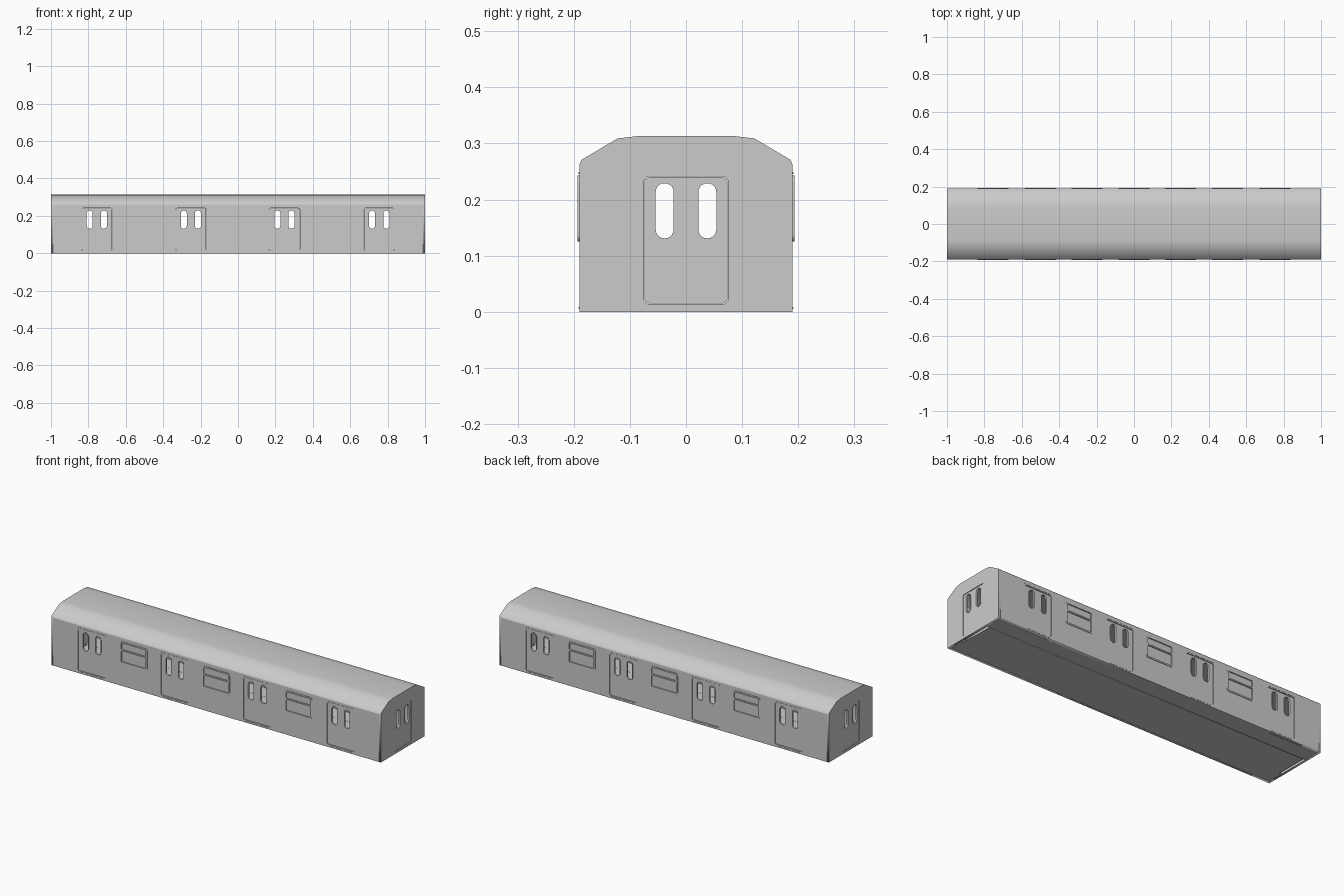
import bpy
from math import pi, sin, cos, radians

if "Cube" in bpy.data.objects:
    bpy.data.objects.remove(bpy.data.objects["Cube"])

T = 0.012            # wall thickness
X, Y = 1.0, 0.19     # half length, half width


def rrect(u, v0, v1, hw, r, seg=5):
    """Rounded rectangle outline centred on u, from v0 to v1."""
    pts = []
    for k, (cu, cv) in enumerate([(u + hw - r, v1 - r), (u - hw + r, v1 - r),
                                  (u - hw + r, v0 + r), (u + hw - r, v0 + r)]):
        for i in range(seg + 1):
            a = pi / 2 * (k + i / seg)
            pts.append((cu + r * cos(a), cv + r * sin(a)))
    return pts


def box(u0, u1, v0, v1):
    return [(u0, v0), (u1, v0), (u1, v1), (u0, v1)]


def panel(name, loops, axis, outer, thick, smooth=None):
    """Flat plate with holes; axis 'x' spans y/z, axis 'y' spans x/z, 'z' spans x/y.
    outer = signed position of the outside face."""
    cu = bpy.data.curves.new(name, 'CURVE')
    cu.dimensions = '2D'
    cu.fill_mode = 'BOTH'
    cu.extrude = thick / 2
    for loop in loops:
        sp = cu.splines.new('POLY')
        sp.points.add(len(loop) - 1)
        for p, (a, b) in zip(sp.points, loop):
            p.co = (a, b, 0, 1)
        sp.use_cyclic_u = True
    ob = bpy.data.objects.new(name, cu)
    bpy.context.collection.objects.link(ob)
    mid = outer - thick / 2 if outer > 0 else outer + thick / 2
    if axis == 'x':
        ob.rotation_euler = (pi / 2, 0, pi / 2)
        ob.location.x = mid
    elif axis == 'y':
        ob.rotation_euler = (pi / 2, 0, 0)
        ob.location.y = mid
    else:
        ob.location.z = mid
    bpy.ops.object.select_all(action='DESELECT')
    ob.select_set(True)
    bpy.context.view_layer.objects.active = ob
    bpy.ops.object.convert(target='MESH')
    if smooth:
        bpy.ops.object.shade_smooth_by_angle(angle=radians(smooth))
    return bpy.context.object


def door(name, u, hw, axis, s, face):
    """Recessed double door leaf with two slot windows and rubber rims."""
    slots = [rrect(u + d, 0.13, 0.23, 0.017, 0.0165) for d in (-0.038, 0.038)]
    panel(name, [rrect(u, 0.015, 0.24, hw - 0.001, 0.009)] + slots,
          axis, s * (face - 0.003), T - 0.003)
    for d in (-0.038, 0.038):
        panel(name + "_window_rim", [rrect(u + d, 0.1285, 0.2315, 0.0185, 0.018),
                                     rrect(u + d, 0.131, 0.229, 0.016, 0.0155)],
              axis, s * (face - 0.001), T - 0.002)


DOORS = (-0.755, -0.252, 0.248, 0.755)
WINDOWS = (-0.5, 0.0, 0.5)

for s in (-1, 1):
    # Side walls with door and window openings
    panel("side_wall", [box(-X + T, X - T, 0, 0.262)]
          + [rrect(u, 0.014, 0.241, 0.083, 0.01) for u in DOORS]
          + [rrect(u, 0.13, 0.24, 0.078, 0.01) for u in WINDOWS],
          'y', s * Y, T)
    for u in DOORS:
        door("side_door", u, 0.083, 'y', s, Y)
        # Rain strip above and step below each door
        panel("door_rain_strip", [box(u - 0.083, u + 0.083, 0.246, 0.249)], 'y', s * (Y + 0.0012), 0.003)
        panel("door_sill", [box(u - 0.07, u + 0.07, 0.006, 0.009)], 'y', s * (Y + 0.0012), 0.003)
    for u in WINDOWS:
        # Framed window: transom above, large pane below
        panel("window_frame", [rrect(u, 0.125, 0.243, 0.083, 0.013),
                               rrect(u, 0.133, 0.193, 0.074, 0.005),
                               rrect(u, 0.2, 0.235, 0.074, 0.005)],
              'y', s * (Y + 0.003), 0.01)
        panel("window_glass", [box(u - 0.077, u + 0.077, 0.131, 0.238)], 'y', s * (Y - 0.003), 0.003)

    # End walls with gangway door
    prof = [(0.19, 0), (0.19, 0.262), (0.186, 0.271), (0.122, 0.309), (0.088, 0.313)]
    outline = prof + [(-a, b) for a, b in reversed(prof)]
    panel("end_wall", [outline, rrect(0, 0.014, 0.241, 0.075, 0.009)], 'x', s * X, T)
    door("end_door", 0, 0.075, 'x', s, X)

    # Outer floor strips
    panel("floor_edge", [box(-X + T, X - T, *sorted((s * 0.09, s * (Y - T))))], 'z', 0.013, 0.012)

# Centre floor, stopping short of the end doors
panel("floor_centre", [box(-0.975, 0.975, -0.089, 0.089)], 'z', 0.013, 0.013)

# Roof shell: one bent strip following the profile
outer = [(0.19, 0.262), (0.186, 0.271), (0.122, 0.309), (0.088, 0.313)]
inner = [(0.178, 0.262), (0.176, 0.264), (0.118, 0.298), (0.087, 0.301)]
loop = (outer + [(-a, b) for a, b in reversed(outer)]
        + [(-a, b) for a, b in inner] + list(reversed(inner)))
panel("roof", [loop], 'x', X - T, 2 * (X - T), smooth=40)
